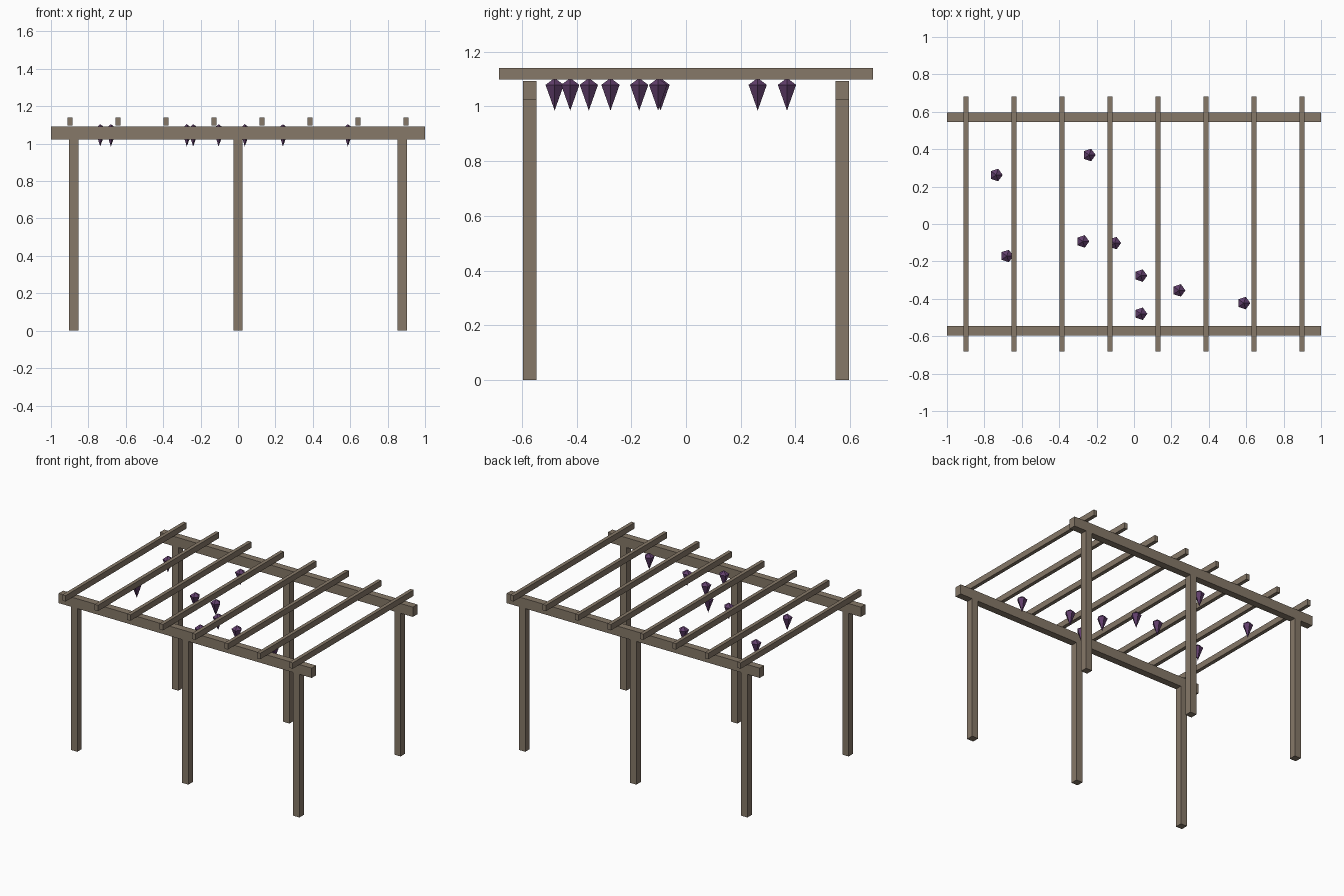
import bpy, bmesh, math

if "Cube" in bpy.data.objects:
    bpy.data.objects.remove(bpy.data.objects["Cube"])

def material(name, color):
    m = bpy.data.materials.new(name)
    m.diffuse_color = color
    m.use_nodes = True
    m.node_tree.nodes["Principled BSDF"].inputs["Base Color"].default_value = m.diffuse_color
    return m

WOOD = material("weathered_wood", (0.24, 0.19, 0.14, 1))
GRAPE = material("grape_purple", (0.12, 0.05, 0.15, 1))

def finish(name, bm, loc, mat):
    bmesh.ops.recalc_face_normals(bm, faces=bm.faces)
    mesh = bpy.data.meshes.new(name)
    bm.to_mesh(mesh)
    bm.free()
    mesh.materials.append(mat)
    ob = bpy.data.objects.new(name, mesh)
    ob.location = loc
    bpy.context.collection.objects.link(ob)

def box(name, loc, size):
    bm = bmesh.new()
    bmesh.ops.create_cube(bm, size=1)
    bmesh.ops.scale(bm, vec=size, verts=bm.verts)
    finish(name, bm, loc, WOOD)

def grape_cluster(name, x, y):
    # Five-sided drop: low peak on top, long point below
    bm = bmesh.new()
    top = bm.verts.new((0, 0, 1.104))
    tip = bm.verts.new((0, 0, 0.985))
    ring = [bm.verts.new((0.035 * math.cos(a), 0.035 * math.sin(a), 1.079))
            for a in (math.tau * i / 5 for i in range(5))]
    for i in range(5):
        a, b = ring[i], ring[(i + 1) % 5]
        bm.faces.new((a, b, top))
        bm.faces.new((b, a, tip))
    finish(name, bm, (x, y, 0), GRAPE)

# Two long beams, each on three posts
for side, y in (("front", -0.571), ("back", 0.571)):
    box(f"{side}_beam", (0, y, 1.058), (2, 0.05, 0.07))
    for i, x in enumerate((-0.878, 0, 0.878)):
        box(f"{side}_post_{i + 1}", (x, y, 0.512), (0.05, 0.05, 1.024))

# Rafters across the top
for i in range(8):
    box(f"rafter_{i + 1}", (-0.898 + i * 1.796 / 7, 0, 1.119), (0.026, 1.366, 0.042))

# Hanging grape clusters
spots = [(-0.737, 0.262), (-0.24, 0.369), (-0.68, -0.171), (-0.274, -0.093),
         (-0.104, -0.102), (0.036, -0.276), (0.036, -0.48), (0.24, -0.355), (0.587, -0.423)]
for i, (x, y) in enumerate(spots):
    grape_cluster(f"grape_cluster_{i + 1}", x, y)
